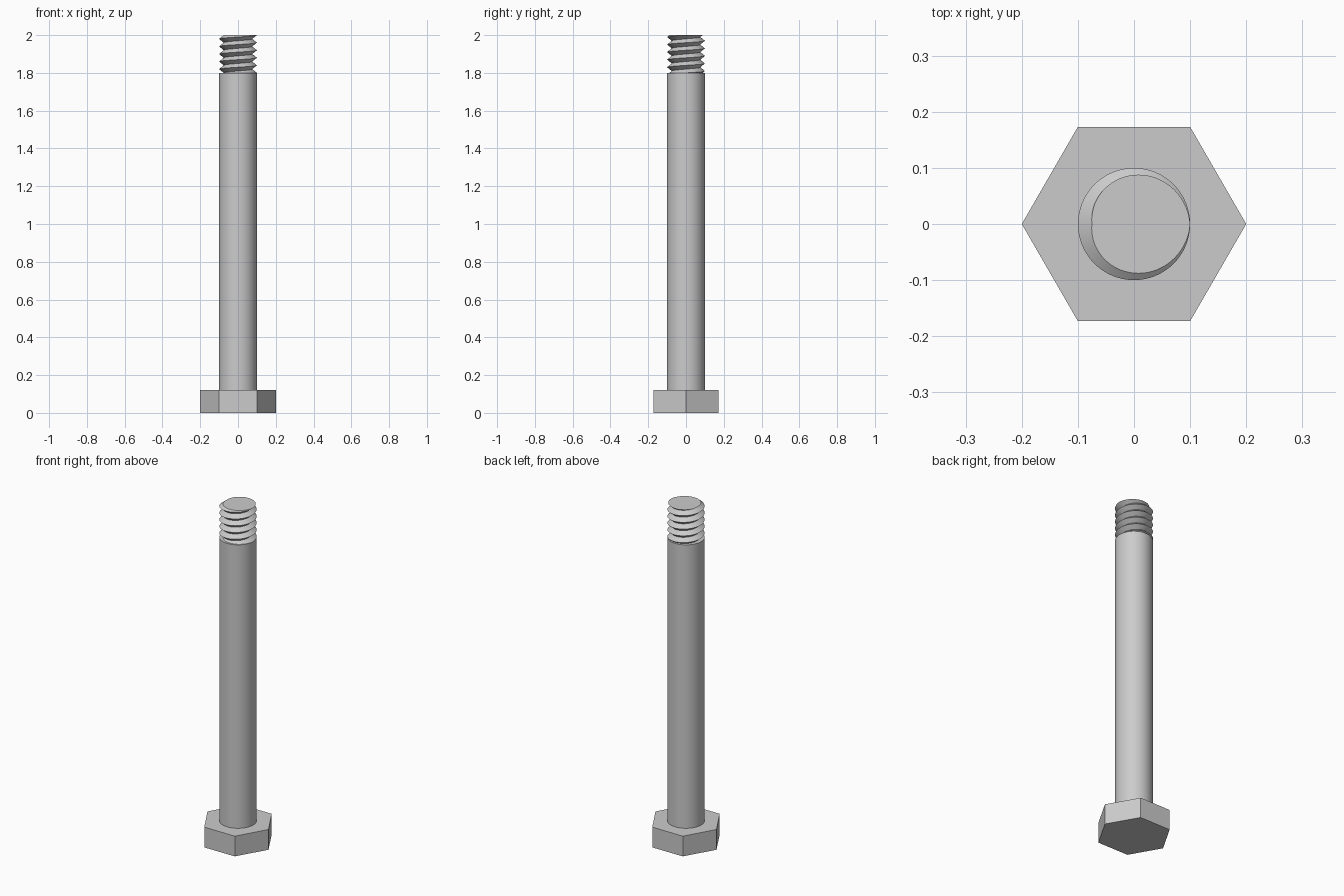
import bpy, bmesh, math

if "Cube" in bpy.data.objects:
    bpy.data.objects.remove(bpy.data.objects["Cube"])

SEGMENTS = 64
RADIUS, ROOT = 0.1, 0.075
HEAD_TOP, SHANK_TOP, TIP = 0.12, 1.8, 2.0
PITCH = 0.04

steel = bpy.data.materials.new("grey steel")
steel.use_nodes = True
grey = (0.6, 0.6, 0.6, 1)
steel.diffuse_color = grey
steel.node_tree.nodes["Principled BSDF"].inputs["Base Color"].default_value = grey


def finish(obj, name, smooth=True):
    obj.name = obj.data.name = name
    obj.data.materials.append(steel)
    bpy.ops.object.select_all(action="DESELECT")
    obj.select_set(True)
    bpy.context.view_layer.objects.active = obj
    if smooth:
        bpy.ops.object.shade_smooth_by_angle(angle=math.radians(30))


def prism(name, sides, radius, bottom, top, turn=0.0, smooth=True):
    bpy.ops.mesh.primitive_cylinder_add(
        vertices=sides, radius=radius, depth=top - bottom,
        location=(0, 0, (bottom + top) / 2), rotation=(0, 0, turn))
    finish(bpy.context.object, name, smooth)


# Hexagonal head with corners on the x axis, and the plain shank
prism("hex_head", 6, 0.2, 0, HEAD_TOP, math.radians(30), smooth=False)
prism("shank", SEGMENTS, RADIUS, HEAD_TOP, SHANK_TOP)

# Thread: a zigzag profile swept up a right-handed helix
bm = bmesh.new()
half_turns = 2 * round((TIP - SHANK_TOP) / PITCH) + 4
columns = []
for j in range(SEGMENTS + 1):
    a = 2 * math.pi * j / SEGMENTS
    column = []
    for k in range(half_turns + 1):
        r = ROOT if k % 2 else RADIUS
        z = SHANK_TOP + PITCH * (k / 2 - 1 + j / SEGMENTS)
        column.append(bm.verts.new((r * math.cos(a), r * math.sin(a), z)))
    columns.append(column)
for left, right in zip(columns, columns[1:]):
    for k in range(half_turns):
        bm.faces.new((left[k], right[k], right[k + 1], left[k + 1]))
bmesh.ops.remove_doubles(bm, verts=bm.verts, dist=0.0001)

# Trim the thread flat at both ends and close the tip
for z, up in ((SHANK_TOP, -1), (TIP, 1)):
    cut = bmesh.ops.bisect_plane(
        bm, geom=bm.verts[:] + bm.edges[:] + bm.faces[:], dist=0.00001,
        plane_co=(0, 0, z), plane_no=(0, 0, up), clear_outer=True)
rim = [e for e in bm.edges
       if e.is_boundary and all(abs(v.co.z - TIP) < 0.0001 for v in e.verts)]
bmesh.ops.edgeloop_fill(bm, edges=rim)
bm.normal_update()
for f in bm.faces:
    if abs(f.normal.z) > 0.99 and f.normal.z < 0:
        f.normal_flip()
mesh = bpy.data.meshes.new("thread")
bm.to_mesh(mesh)
bm.free()
thread = bpy.data.objects.new("thread", mesh)
bpy.context.collection.objects.link(thread)
finish(thread, "thread")
